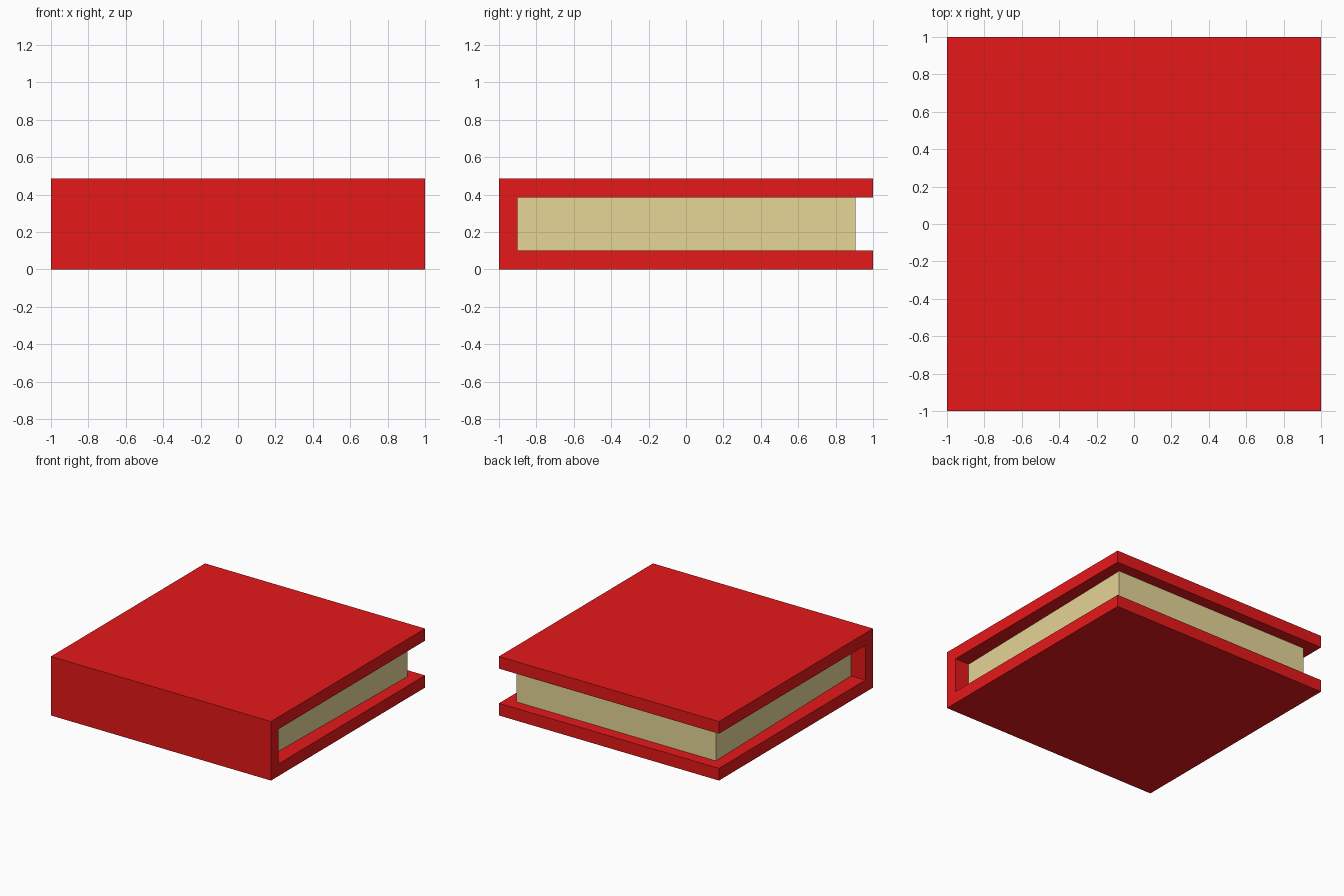
import bpy
import bmesh

if "Cube" in bpy.data.objects:
    bpy.data.objects.remove(bpy.data.objects["Cube"])


def material(name, rgb):
    m = bpy.data.materials.new(name)
    m.diffuse_color = (*rgb, 1.0)
    m.use_nodes = True
    m.node_tree.nodes["Principled BSDF"].inputs["Base Color"].default_value = m.diffuse_color
    return m


def prism(name, outline, offset, mat):
    """Extrude a closed outline along an offset vector."""
    bm = bmesh.new()
    face = bm.faces.new([bm.verts.new(p) for p in outline])
    top = bmesh.ops.extrude_face_region(bm, geom=[face])["geom"]
    verts = [g for g in top if isinstance(g, bmesh.types.BMVert)]
    bmesh.ops.translate(bm, verts=verts, vec=offset)
    bmesh.ops.recalc_face_normals(bm, faces=bm.faces)
    mesh = bpy.data.meshes.new(name)
    bm.to_mesh(mesh)
    bm.free()
    mesh.materials.append(mat)
    obj = bpy.data.objects.new(name, mesh)
    bpy.context.collection.objects.link(obj)
    return obj


red = material("cover red", (0.79, 0.009, 0.010))
cream = material("page cream", (0.79, 0.67, 0.31))

H, T = 0.485, 0.10      # book height, board thickness
SPINE = -1 + T          # inner face of the spine

# Cover: C-shaped side profile, open at the back
profile = [(-1, 0), (1, 0), (1, T), (SPINE, T),
           (SPINE, H - T), (1, H - T), (1, H), (-1, H)]
prism("cover", [(-1, y, z) for y, z in profile], (2, 0, 0), red)

# Pages: block that narrows slightly towards the spine
plan = [(-0.87, SPINE), (0.87, SPINE), (0.905, 0.905), (-0.905, 0.905)]
prism("pages", [(x, y, T) for x, y in plan], (0, 0, H - 2 * T), cream)
